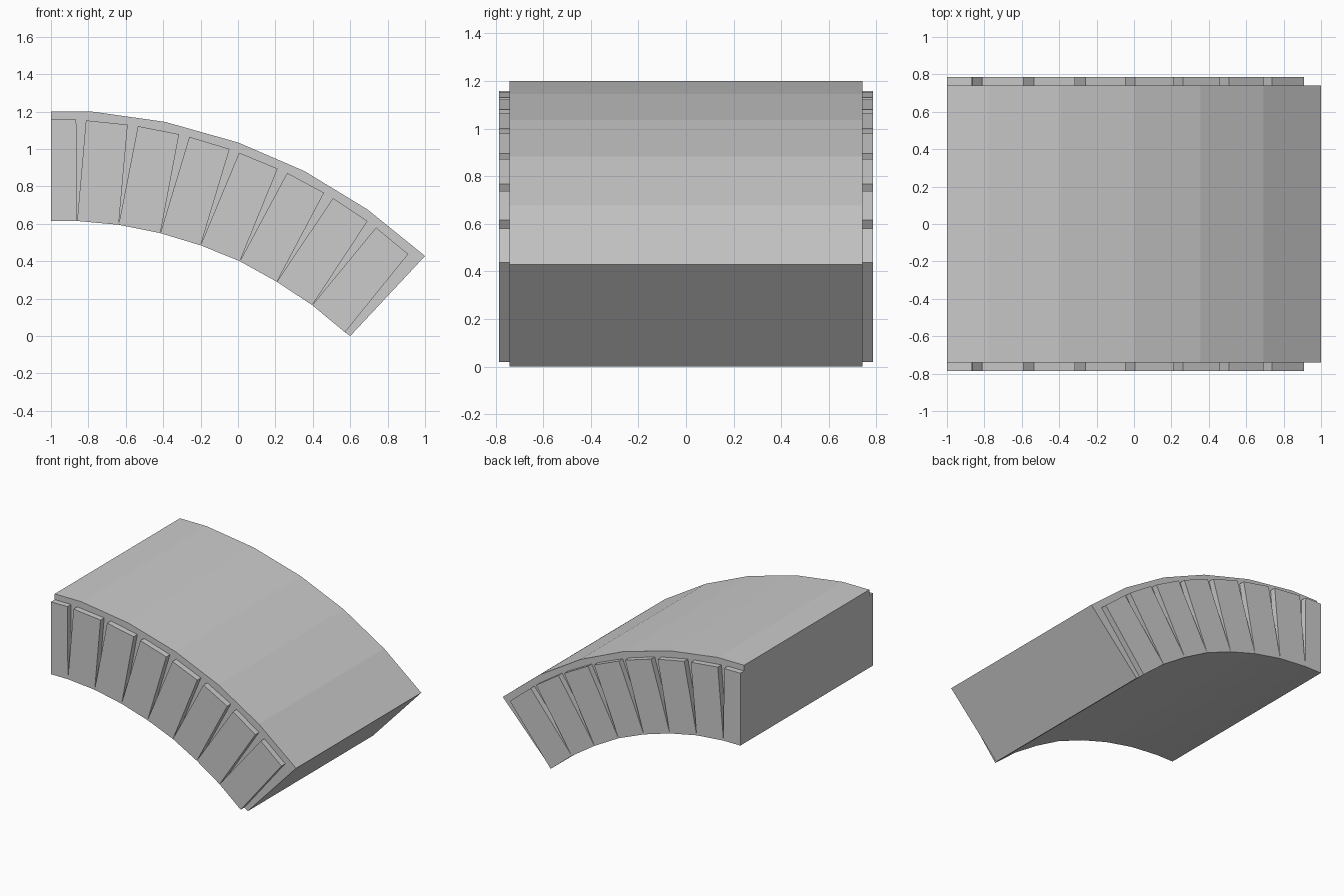
import bpy, bmesh

if "Cube" in bpy.data.objects:
    bpy.data.objects.remove(bpy.data.objects["Cube"])

BODY_Y, FACE_Y = 0.741, 0.785


def prism(name, profile, y0, y1, mirror=False):
    """Extrude an x/z outline from y0 to y1, optionally mirrored to the back."""
    bm = bmesh.new()
    face = bm.faces.new([bm.verts.new((x, y0, z)) for x, z in profile])
    ext = bmesh.ops.extrude_face_region(bm, geom=[face])
    moved = [v for v in ext["geom"] if isinstance(v, bmesh.types.BMVert)]
    bmesh.ops.translate(bm, verts=moved, vec=(0, y1 - y0, 0))
    bmesh.ops.recalc_face_normals(bm, faces=bm.faces)
    mesh = bpy.data.meshes.new(name)
    bm.to_mesh(mesh)
    bm.free()
    obj = bpy.data.objects.new(name, mesh)
    bpy.context.collection.objects.link(obj)
    if mirror:
        mod = obj.modifiers.new("mirror_to_back", "MIRROR")
        mod.use_axis = (False, True, False)
    return obj


# Outer and inner curves of the arch
outer = [(-1, 1.2), (-0.78, 1.2), (-0.39, 1.145), (0, 1.035),
         (0.355, 0.882), (0.692, 0.677), (1, 0.428)]
inner = [(-1, 0.615), (-0.86, 0.615), (-0.638, 0.595), (-0.415, 0.55),
         (-0.2, 0.485), (0.01, 0.4), (0.208, 0.29), (0.397, 0.165), (0.572, 0.02)]

# Solid arch body
prism("arch_body", outer + [(0.6, 0)] + inner[::-1], -BODY_Y, BODY_Y)

# Wedge stones on both faces, sharing corners along the inner curve
tops = [((-1, 1.157), (-0.865, 1.157)), ((-0.813, 1.153), (-0.59, 1.13)),
        ((-0.535, 1.122), (-0.315, 1.079)), ((-0.26, 1.065), (-0.045, 1.0)),
        ((0.006, 0.98), (0.212, 0.895)), ((0.263, 0.872), (0.46, 0.766)),
        ((0.508, 0.738), (0.693, 0.615)), ((0.738, 0.58), (0.91, 0.438))]
for i, (left, right) in enumerate(tops):
    prism(f"wedge_stone_{i + 1}", [left, right, inner[i + 1], inner[i]],
          -FACE_Y, -BODY_Y, mirror=True)
